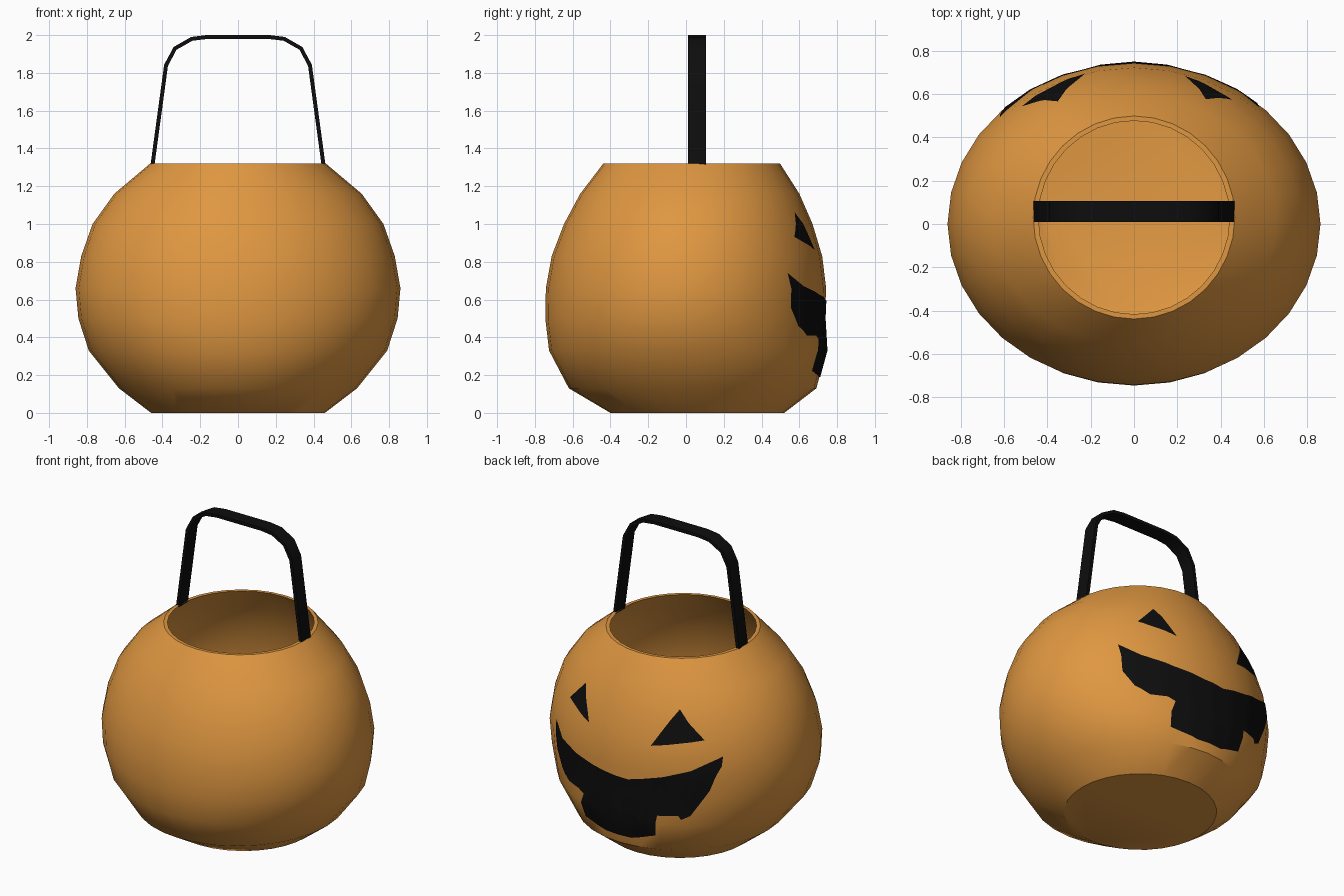
import bpy, bmesh, math
from mathutils import Vector
from mathutils.bvhtree import BVHTree

if "Cube" in bpy.data.objects:
    bpy.data.objects.remove(bpy.data.objects["Cube"])


def material(name, rgb):
    m = bpy.data.materials.new(name)
    m.diffuse_color = (*rgb, 1)
    m.use_nodes = True
    m.node_tree.nodes["Principled BSDF"].inputs["Base Color"].default_value = m.diffuse_color
    return m


ORANGE = material("pumpkin orange", (0.74, 0.31, 0.053))
BLACK = material("black", (0.004, 0.004, 0.004))


def make_object(name, bm, mat, angle):
    me = bpy.data.meshes.new(name)
    bm.to_mesh(me)
    ob = bpy.data.objects.new(name, me)
    bpy.context.collection.objects.link(ob)
    me.materials.append(mat)
    bpy.ops.object.select_all(action='DESELECT')
    ob.select_set(True)
    bpy.context.view_layer.objects.active = ob
    bpy.ops.object.shade_smooth_by_angle(angle=math.radians(angle))
    return ob


# Bucket: elliptical rings (z, half width, half depth, y offset), outside then inside
SIDES = 32
RINGS = [(0, .46, .46, .06), (.13, .63, .655, .035), (.33, .79, .735, .01),
         (.50, .845, .74, -.005), (.66, .86, .742, 0), (.83, .83, .716, .005),
         (1.0, .77, .658, .012), (1.16, .655, .58, .02), (1.32, .465, .468, .03)]
inner = [(max(z, .02), a - .024, b - .022, y) for z, a, b, y in reversed(RINGS)]

body = bmesh.new()
loops = []
for z, a, b, y0 in RINGS + inner:
    loops.append([body.verts.new((a * math.cos(t), y0 + b * math.sin(t), z))
                  for t in (2 * math.pi * i / SIDES for i in range(SIDES))])
for lo, hi in zip(loops, loops[1:]):
    for i in range(SIDES):
        j = (i + 1) % SIDES
        body.faces.new((lo[i], lo[j], hi[j], hi[i]))
body.faces.new(loops[0][::-1])
body.faces.new(loops[-1])
bmesh.ops.recalc_face_normals(body, faces=body.faces)
make_object("pumpkin_bucket", body, ORANGE, 32)
surface = BVHTree.FromBMesh(body)


# Painted face: flat x-z outlines, sliced finely and laid onto the back (+y) surface
def painted_patch(name, outline):
    bm = bmesh.new()
    bm.faces.new([bm.verts.new((x, 0, z)) for x, z in outline])
    bmesh.ops.triangulate(bm, faces=bm.faces)
    cuts = [((i * .025, 0, 0), (1, 0, 0)) for i in range(-27, 28)]
    cuts += [((0, 0, r[0]), (0, 0, 1)) for r in RINGS]
    for co, no in cuts:
        bmesh.ops.bisect_plane(bm, geom=bm.verts[:] + bm.edges[:] + bm.faces[:],
                               plane_co=co, plane_no=no, dist=1e-5)
    for v in bm.verts:
        hit, normal, _, _ = surface.ray_cast(Vector((v.co.x, 2, v.co.z)), Vector((0, -1, 0)))
        if hit:
            v.co = hit + normal * .004
    bm.normal_update()
    flipped = [f for f in bm.faces if f.normal.y < 0]
    bmesh.ops.reverse_faces(bm, faces=flipped)
    make_object(name, bm, BLACK, 60)


painted_patch("left_eye", [(-.35, 1.06), (-.225, .833), (-.515, .89)])
painted_patch("right_eye", [(.33, 1.06), (.45, .93), (.235, .86)])
painted_patch("mouth", [
    (.575, .74), (.47, .67), (.285, .63), (.07, .60),               # upper edge
    (.07, .49), (-.08, .475), (-.085, .59),                         # upper tooth
    (-.30, .645), (-.465, .70), (-.615, .79),
    (-.615, .73), (-.56, .57), (-.46, .40), (-.41, .37),            # lower edge
    (-.395, .395), (-.275, .385), (-.25, .24),                      # lower tooth
    (-.09, .19), (.09, .19), (.27, .225), (.285, .32), (.26, .39),
    (.31, .41), (.41, .41), (.49, .46), (.555, .555)])

# Handle: flat strap swept along a mirrored path
half = [(.453, 1.31), (.381, 1.84), (.333, 1.93), (.245, 1.98), (.165, 1.99)]
path = [Vector((x, 0, z)) for x, z in half]
path += [Vector((-p.x, 0, p.z)) for p in reversed(path)]
strap = bmesh.new()
sections = []
for i, p in enumerate(path):
    d_in = (p - path[max(i - 1, 0)]).normalized()
    d_out = (path[min(i + 1, len(path) - 1)] - p).normalized()
    t = (d_in + d_out).normalized()
    n = Vector((t.z, 0, -t.x)) * .0105
    sections.append([strap.verts.new((p.x + s * n.x, y, p.z + s * n.z))
                     for s, y in ((1, .01), (1, .105), (-1, .105), (-1, .01))])
for a, b in zip(sections, sections[1:]):
    for i in range(4):
        j = (i + 1) % 4
        strap.faces.new((a[i], a[j], b[j], b[i]))
strap.faces.new(sections[0])
strap.faces.new(sections[-1])
bmesh.ops.recalc_face_normals(strap, faces=strap.faces)
make_object("handle_strap", strap, BLACK, 35)
